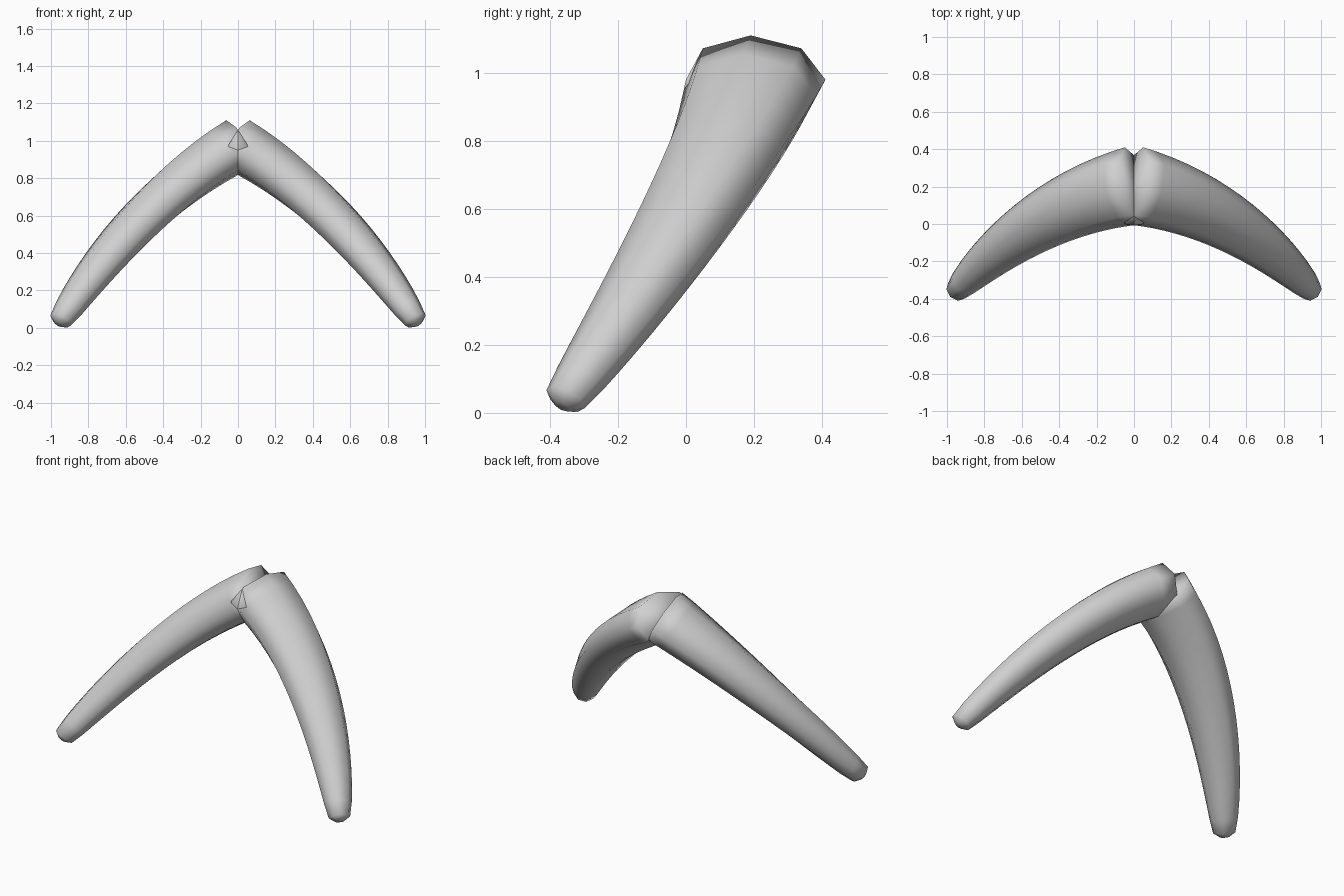
import bpy
import bmesh
from math import cos, sin, tau
from mathutils import Vector
from mathutils.geometry import interpolate_bezier

cube = bpy.data.objects.get("Cube")
if cube:
    bpy.data.objects.remove(cube, do_unlink=True)

GREY = (0.63, 0.63, 0.63, 1)
SIDES, RINGS = 8, 17

grey = bpy.data.materials.new("plain grey")
grey.use_nodes = True
grey.diffuse_color = GREY
grey.node_tree.nodes["Principled BSDF"].inputs["Base Color"].default_value = GREY

# Centre line from the thin tip up to the thick inner end
tip, tip_handle = Vector((0.948, -0.355, 0.04)), Vector((0.74, -0.125, 0.36))
end_handle, end = Vector((0.42, 0.12, 0.745)), Vector((0, 0.205, 0.98))
path = interpolate_bezier(tip, tip_handle, end_handle, end, RINGS)

# Directions the two end rings face along the horn
tip_facing = Vector((-0.44, 0.43, 0.79))
end_facing = Vector((-0.87, 0.21, 0.44))


def oval_ring(bm, centre, along, wide, high, side):
    """Ring of vertices square to a direction, mirrored by side."""
    along = along.normalized()
    across = along.cross(Vector((0, 0, 1))).normalized()
    up = across.cross(along)
    ring = []
    for k in range(SIDES):
        a = tau * k / SIDES
        p = centre + across * wide * cos(a) + up * high * sin(a)
        ring.append(bm.verts.new((p.x * side, p.y, p.z)))
    return ring


def tapered_horn(name, side):
    """Eight-sided oval tube that widens along the path; side is 1 or -1."""
    bm = bmesh.new()
    # Small ring that rounds off the tip
    rings = [oval_ring(bm, tip - tip_facing * 0.025, tip_facing, 0.025, 0.025, side)]
    for i, centre in enumerate(path):
        t = i / (RINGS - 1)
        if i == 0:
            along = tip_facing
        elif i == RINGS - 1:
            along = end_facing
        else:
            along = path[i + 1] - path[i - 1]
        wide = 0.062 + 0.149 * t ** 0.78
        high = 0.062 + 0.083 * t ** 0.75
        rings.append(oval_ring(bm, centre, along, wide, high, side))
    # Skin between rings, then close both ends
    for low, top in zip(rings, rings[1:]):
        for k in range(SIDES):
            n = (k + 1) % SIDES
            bm.faces.new((low[k], low[n], top[n], top[k]))
    bm.faces.new(rings[0])
    bm.faces.new(rings[-1])
    bmesh.ops.recalc_face_normals(bm, faces=bm.faces)
    for face in bm.faces:
        face.smooth = True
    mesh = bpy.data.meshes.new(name)
    bm.to_mesh(mesh)
    bm.free()
    mesh.materials.append(grey)
    obj = bpy.data.objects.new(name, mesh)
    bpy.context.collection.objects.link(obj)


# Two mirrored horns whose inner ends overlap at the middle
tapered_horn("left_horn", 1)
tapered_horn("right_horn", -1)
